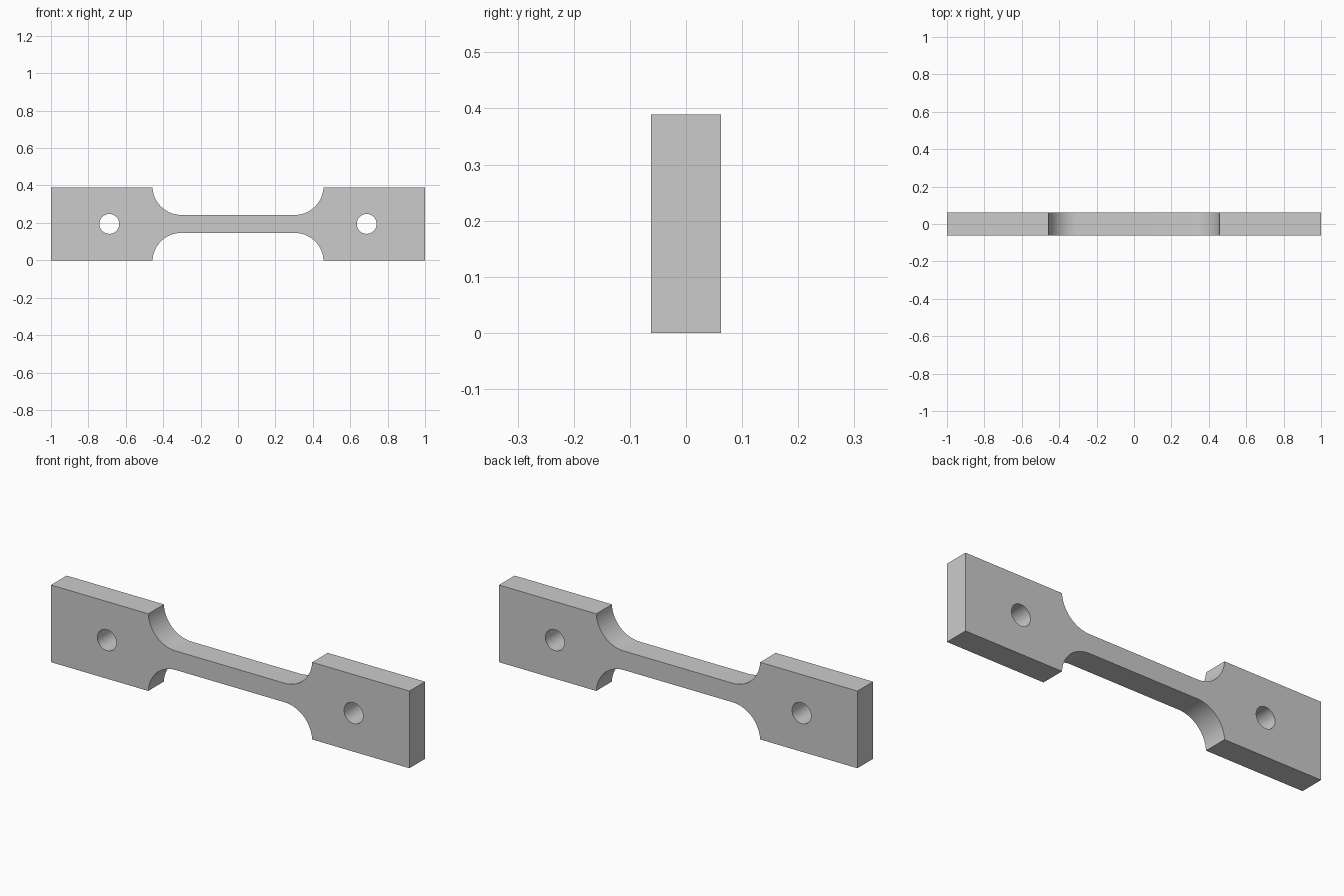
import bpy, bmesh
from math import asin, cos, sin, pi

if "Cube" in bpy.data.objects:
    bpy.data.objects.remove(bpy.data.objects["Cube"])

HEIGHT, HALF_T = 0.389, 0.0622
MID = HEIGHT / 2
NECK = 0.048            # half height of the gauge section
SHOULDER_X, R = 0.457, 0.154
HOLE_X, HOLE_R = 0.688, 0.053
STEPS = 24

# Upper right quarter of the outline: neck, fillet arc, grip end
cz = NECK + R
end = asin((MID - cz) / R)
cx = SHOULDER_X - R * cos(end)
arc = [-pi / 2 + (end + pi / 2) * i / STEPS for i in range(STEPS + 1)]
quarter = [(cx + R * cos(a), cz + R * sin(a)) for a in arc] + [(1.0, MID)]

# Mirror the quarter into a full closed outline
right = quarter + [(x, -z) for x, z in reversed(quarter)]
outline = right + [(-x, z) for x, z in reversed(right)]

# Extruded specimen body
bm = bmesh.new()
face = bm.faces.new([bm.verts.new((x, -HALF_T, z + MID)) for x, z in outline])
ext = bmesh.ops.extrude_face_region(bm, geom=[face])
verts = [g for g in ext["geom"] if isinstance(g, bmesh.types.BMVert)]
bmesh.ops.translate(bm, verts=verts, vec=(0, 2 * HALF_T, 0))
bmesh.ops.recalc_face_normals(bm, faces=bm.faces)
mesh = bpy.data.meshes.new("tensile_specimen")
bm.to_mesh(mesh)
bm.free()
body = bpy.data.objects.new("tensile_specimen", mesh)
bpy.context.collection.objects.link(body)

# Pin holes through both grip ends
for side in (-1, 1):
    bpy.ops.mesh.primitive_cylinder_add(vertices=48, radius=HOLE_R, depth=0.4,
                                        location=(side * HOLE_X, 0, MID),
                                        rotation=(pi / 2, 0, 0))
    cutter = bpy.context.object
    cutter.name = "pin_hole_cutter"
    cutter.hide_render = True
    mod = body.modifiers.new("pin_hole", 'BOOLEAN')
    mod.operation = 'DIFFERENCE'
    mod.solver = 'EXACT'
    mod.object = cutter
    bpy.ops.object.select_all(action='DESELECT')
    body.select_set(True)
    bpy.context.view_layer.objects.active = body
    bpy.ops.object.modifier_apply(modifier=mod.name)
    bpy.data.objects.remove(cutter)

# Smooth fillets and holes, sharp edges elsewhere
bpy.ops.object.shade_smooth_by_angle()
